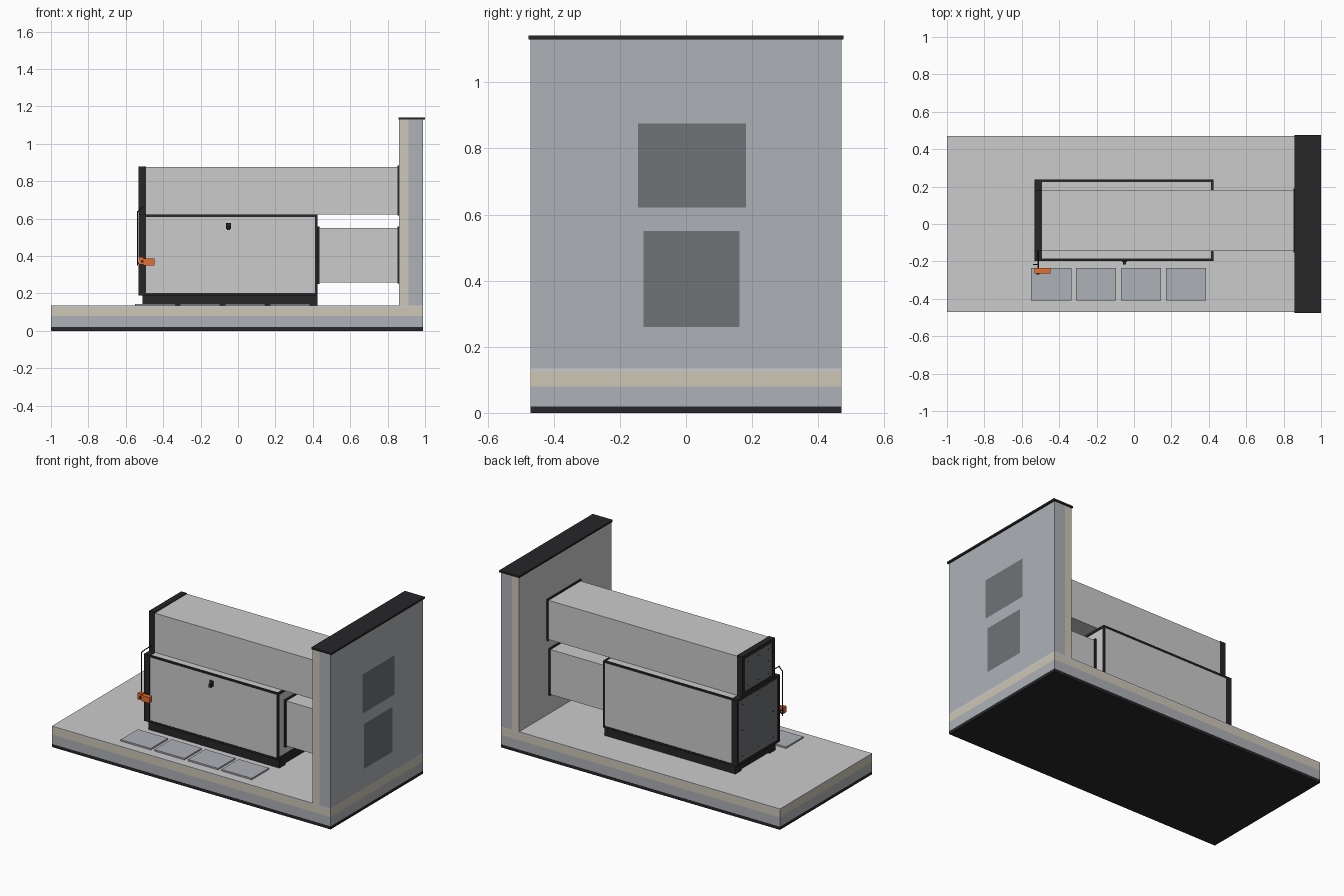
import bpy, math
from mathutils import Vector

if "Cube" in bpy.data.objects:
    bpy.data.objects.remove(bpy.data.objects["Cube"])


def mat(name, r, g, b):
    m = bpy.data.materials.new(name)
    m.diffuse_color = (r, g, b, 1)
    m.use_nodes = True
    m.node_tree.nodes["Principled BSDF"].inputs["Base Color"].default_value = m.diffuse_color
    return m


BLACK = mat("black", .02, .02, .022)
DARK = mat("dark_grey", .16, .17, .18)
GREY = mat("concrete_grey", .42, .44, .47)
BEIGE = mat("insulation_beige", .62, .57, .47)
SKIN = mat("membrane_grey", .52, .52, .54)
STEEL = mat("sheet_metal", .58, .58, .60)
LIGHT = mat("panel_light", .70, .70, .72)
ORANGE = mat("orange", .80, .16, .03)


def box(name, x0, x1, y0, y1, z0, z1, m):
    """Box given by its extents."""
    v = [(x, y, z) for x in (x0, x1) for y in (y0, y1) for z in (z0, z1)]
    f = [(0, 1, 3, 2), (4, 6, 7, 5), (0, 4, 5, 1), (2, 3, 7, 6), (0, 2, 6, 4), (1, 5, 7, 3)]
    me = bpy.data.meshes.new(name)
    me.from_pydata(v, [], f)
    me.materials.append(m)
    ob = bpy.data.objects.new(name, me)
    bpy.context.collection.objects.link(ob)
    return ob


def rod(name, a, b, r, m, n=12):
    """Cylinder between two points."""
    a, b = Vector(a), Vector(b)
    bpy.ops.mesh.primitive_cylinder_add(vertices=n, radius=r, depth=(b - a).length, location=(a + b) / 2)
    ob = bpy.context.object
    ob.name = name
    ob.rotation_euler = (b - a).to_track_quat('Z', 'Y').to_euler()
    ob.data.materials.append(m)
    bpy.ops.object.shade_smooth_by_angle()


def ring(name, x0, x1, y0, y1, z0, z1, t, m):
    """Rectangular frame facing x, bar width t, outer size y0..y1, z0..z1."""
    box(name + "_bottom", x0, x1, y0, y1, z0, z0 + t, m)
    box(name + "_top", x0, x1, y0, y1, z1 - t, z1, m)
    box(name + "_front", x0, x1, y0, y0 + t, z0 + t, z1 - t, m)
    box(name + "_back", x0, x1, y1 - t, y1, z0 + t, z1 - t, m)


# roof slab layers
for name, z0, z1, m in [("slab_underside", 0, .02, BLACK), ("slab_concrete", .02, .08, GREY),
                        ("slab_insulation", .08, .125, BEIGE), ("slab_membrane", .125, .135, SKIN)]:
    box(name, -1, .99, -.47, .47, z0, z1, m)

# duct sections: y0, y1, z0, z1
UP = (-.145, .182, .622, .875)
LOW = (-.128, .162, .26, .55)

# parapet wall layers, built around the two duct openings
for name, x0, x1, m in [("wall_skin", .862, .868, SKIN), ("wall_insulation", .868, .912, BEIGE),
                        ("wall_concrete", .912, .99, GREY)]:
    for i, (z0, z1) in enumerate([(.135, LOW[2]), (LOW[3], UP[2]), (UP[3], 1.13)]):
        box(f"{name}_band_{i}", x0, x1, -.47, .47, z0, z1, m)
    for part, (y0, y1, z0, z1) in (("upper", UP), ("lower", LOW)):
        box(f"{name}_{part}_front", x0, x1, -.47, y0, z0, z1, m)
        box(f"{name}_{part}_back", x0, x1, y1, .47, z0, z1, m)
box("wall_coping", .857, 1.0, -.477, .477, 1.13, 1.142, BLACK)

# ducts with dark outlet faces and wall flanges
for name, x0, (y0, y1, z0, z1) in (("upper_duct", -.492, UP), ("lower_duct", .43, LOW)):
    box(name, x0, .975, y0, y1, z0, z1, STEEL)
    box(name + "_outlet", .975, .99, y0, y1, z0, z1, DARK)
    ring(name + "_wall_flange", .853, .862, y0 - .008, y1 + .008, z0 - .006, z1 + .008, .01, BLACK)
ring("lower_duct_unit_flange", .425, .435, -.136, .17, .252, .558, .012, BLACK)

# main cabinet: inset panels within a dark edge frame
X0, X1, Y0, Y1, Z0, Z1 = -.492, .425, -.197, .237, .19, .622
box("cabinet_body", X0, X1 - .004, Y0 + .003, Y1 - .003, Z0 + .003, Z1 - .003, LIGHT)
ring("cabinet_end_frame", X1 - .012, X1, Y0, Y1, Z0, Z1, .014, BLACK)
for i, (y, z) in enumerate([(Y0, Z0), (Y0, Z1 - .012), (Y1 - .012, Z0), (Y1 - .012, Z1 - .012)]):
    box(f"cabinet_edge_{i}", X0, X1 - .012, y, y + .012, z, z + .012, BLACK)

# intake end: black frames around dark end panels, with screws
for name, (y0, y1, z0, z1), t in (("cabinet_intake", (Y0, Y1, Z0, Z1), .016),
                                  ("upper_intake", (UP[0], UP[1], UP[2], .88), .022)):
    ring(name + "_frame", -.532, -.492, y0, y1, z0, z1, t, BLACK)
    box(name + "_panel", -.528, -.492, y0 + t, y1 - t, z0 + t, z1 - t, DARK)
    for i in range(3):
        for j in range(3):
            if (i, j) != (1, 1):
                y = y0 + .06 + (y1 - y0 - .12) * i / 2
                z = z0 + .05 + (z1 - z0 - .10) * j / 2
                rod(f"{name}_screw_{i}{j}", (-.528, y, z), (-.531, y, z), .003, BLACK, 8)

# base rails under the cabinet
box("base_frame", -.51, .425, -.185, .225, .145, .19, BLACK)
for i, y in enumerate((-.185, .165)):
    box(f"base_rail_{i}", -.51, .425, y, y + .06, .135, .145, BLACK)

# paving slabs in front
for i in range(4):
    x = -.55 + .24 * i
    box(f"paving_slab_{i}", x, x + .215, -.41, -.235, .135, .145, GREY)

# door latch
box("latch_plate", -.063, -.037, -.203, -.196, .545, .578, BLACK)
box("latch_handle", -.058, -.042, -.216, -.203, .540, .562, BLACK)

# damper actuator with control linkage
box("actuator_body", -.505, -.447, -.264, -.236, .350, .388, ORANGE)
box("actuator_head", -.532, -.505, -.264, -.236, .354, .394, ORANGE)
rod("actuator_knob", (-.512, -.264, .372), (-.512, -.270, .372), .008, BLACK)
rod("actuator_shaft", (-.512, -.19, .372), (-.512, -.240, .372), .005, BLACK)
rod("actuator_crank", (-.512, -.217, .372), (-.537, -.217, .360), .003, BLACK, 8)
rod("linkage_rod", (-.537, -.217, .350), (-.537, -.217, .640), .0025, BLACK, 8)
rod("linkage_arm", (-.537, -.217, .637), (-.510, -.217, .664), .003, BLACK, 8)
rod("linkage_shaft", (-.512, -.222, .662), (-.512, -.140, .662), .003, BLACK, 8)
